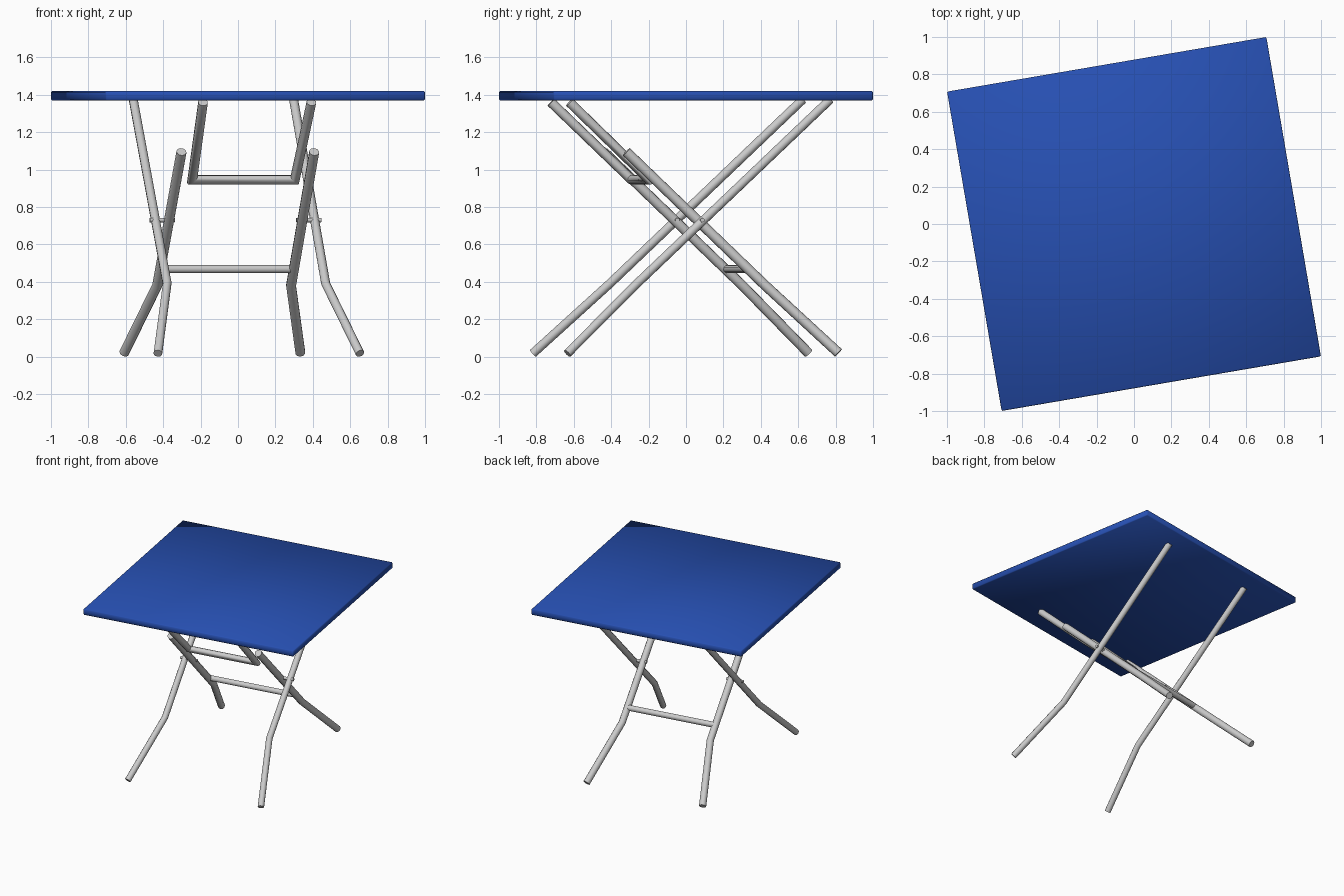
import bpy, bmesh, math
from mathutils import Vector, Matrix

if "Cube" in bpy.data.objects:
    bpy.data.objects.remove(bpy.data.objects["Cube"])

TURN = Matrix.Rotation(math.radians(9.7), 4, 'Z')   # whole table is turned a little
CX = -0.012                                         # leg frame centre


def finish(name, bm):
    bmesh.ops.recalc_face_normals(bm, faces=bm.faces[:])
    me = bpy.data.meshes.new(name)
    bm.to_mesh(me)
    bm.free()
    ob = bpy.data.objects.new(name, me)
    bpy.context.collection.objects.link(ob)
    ob.matrix_world = TURN
    bpy.ops.object.select_all(action='DESELECT')
    ob.select_set(True)
    bpy.context.view_layer.objects.active = ob
    bpy.ops.object.shade_smooth_by_angle(angle=math.radians(50))
    return ob


def tube(name, pts, r, sides=10):
    """Capped round tube with mitred corners along a path."""
    pts = [Vector(p) for p in pts]
    dirs = [(b - a).normalized() for a, b in zip(pts, pts[1:])]
    side = dirs[0].orthogonal().normalized()
    up = dirs[0].cross(side)
    ring = [pts[0] + r * (math.cos(t) * side + math.sin(t) * up)
            for t in (2 * math.pi * i / sides for i in range(sides))]
    bm = bmesh.new()
    rings = [[bm.verts.new(p) for p in ring]]
    for i, d in enumerate(dirs):
        # slide the ring along the segment onto the mitre plane
        n = (d + dirs[i + 1]).normalized() if i + 1 < len(dirs) else d
        ring = [p + d * ((pts[i + 1] - p).dot(n) / d.dot(n)) for p in ring]
        rings.append([bm.verts.new(p) for p in ring])
    for a, b in zip(rings, rings[1:]):
        for j in range(sides):
            k = (j + 1) % sides
            bm.faces.new((a[j], a[k], b[k], b[j]))
    bm.faces.new(rings[0])
    bm.faces.new(rings[-1])
    return finish(name, bm)


# Tabletop
blue = bpy.data.materials.new("blue")
blue.diffuse_color = (0.02, 0.08, 0.45, 1)
blue.use_nodes = True
blue.node_tree.nodes["Principled BSDF"].inputs["Base Color"].default_value = blue.diffuse_color
bm = bmesh.new()
bmesh.ops.create_cube(bm, size=1)
bmesh.ops.scale(bm, vec=(1.732, 1.732, 0.05), verts=bm.verts[:])
bmesh.ops.translate(bm, vec=(0, 0, 1.395), verts=bm.verts[:])
bmesh.ops.bevel(bm, geom=bm.edges[:], offset=0.006, segments=1, affect='EDGES')
finish("tabletop", bm).data.materials.append(blue)

for s, label in ((-1, "left"), (1, "right")):
    # Outer legs: feet at the front, tops at the back
    tube(f"outer_leg_{label}", [(CX + s * 0.548, -0.735, 0.017),
                                (CX + s * 0.43, -0.338, 0.39),
                                (CX + s * 0.435, 0.71, 1.375)], 0.024)
    # Inner legs: feet at the back, ending below the top
    tube(f"inner_leg_{label}", [(CX + s * 0.478, 0.747, 0.02),
                                (CX + s * 0.363, 0.370, 0.38),
                                (CX + s * 0.36, -0.383, 1.095)], 0.027)
    # Pivot pins where the legs cross
    tube(f"pivot_pin_{label}", [(CX + s * 0.33, 0.012, 0.73),
                                (CX + s * 0.465, 0.012, 0.73)], 0.012)

# U-shaped support under the top, resting between the inner legs
tube("support_loop", [(CX - 0.294, -0.68, 1.36), (CX - 0.278, -0.245, 0.945),
                      (CX + 0.278, -0.245, 0.945), (CX + 0.294, -0.68, 1.36)], 0.026)

# Crossbar between the inner legs
tube("crossbar", [(CX - 0.362, 0.285, 0.468), (CX + 0.362, 0.285, 0.468)], 0.022)
